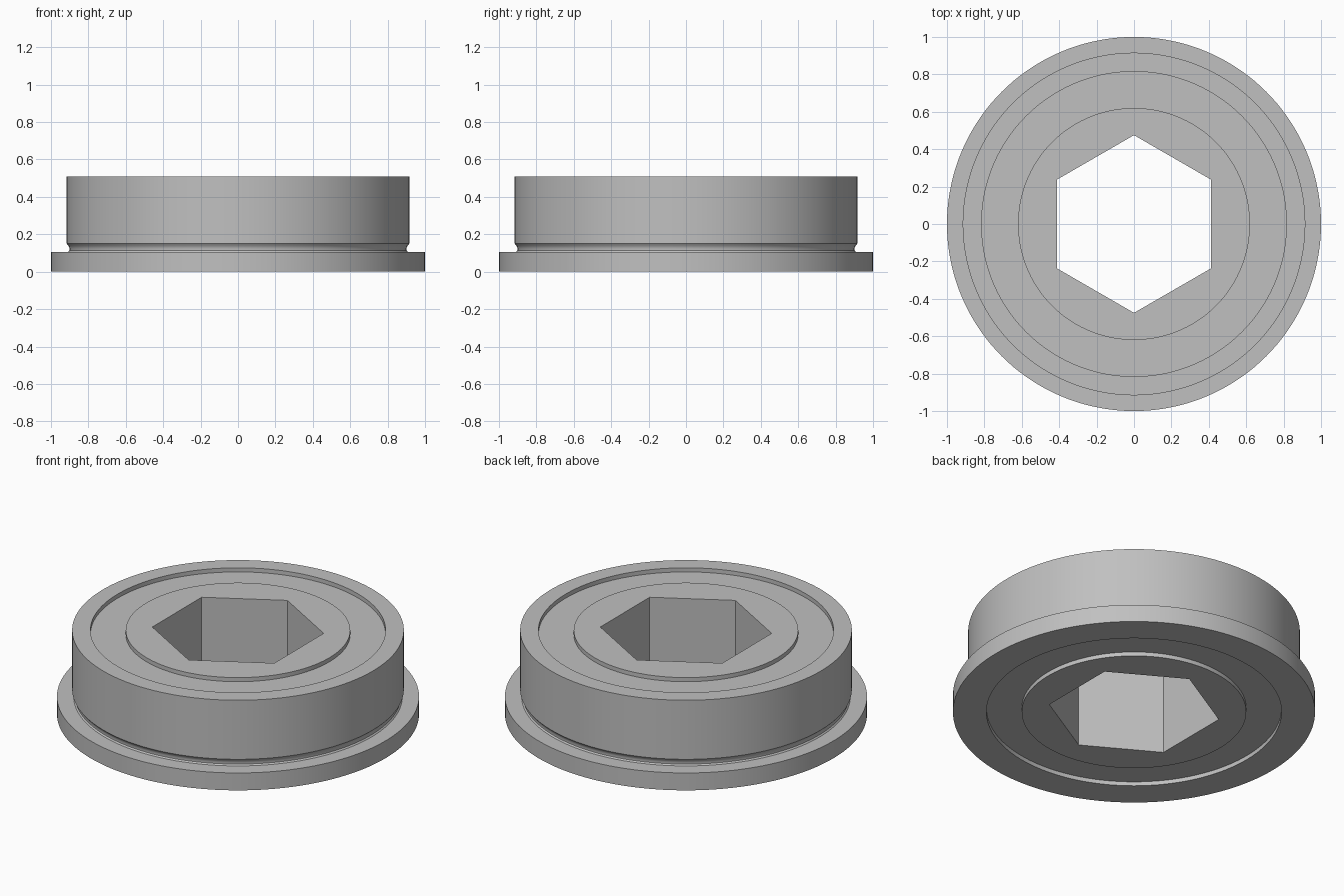
import bpy, bmesh, math

if "Cube" in bpy.data.objects:
    bpy.data.objects.remove(bpy.data.objects["Cube"])

SEG = 144          # divisible by 12, so the hex corners land on vertices
TOP = 0.51
RECESS = 0.025

steel = bpy.data.materials.new("steel grey")
steel.diffuse_color = (0.527, 0.527, 0.527, 1)
steel.use_nodes = True
steel.node_tree.nodes["Principled BSDF"].inputs["Base Color"].default_value = steel.diffuse_color


def hex_radius(angle, corner=0.475):
    """Radius of a hexagon with corners on +y and -y."""
    a = angle % (math.pi / 3)
    return corner * math.cos(math.pi / 6) / math.cos(min(a, math.pi / 3 - a))


def revolve(name, profile):
    """Spin a closed (radius, z) profile; radius may be a function of angle."""
    bm = bmesh.new()
    rings = []
    for i in range(SEG):
        a = 2 * math.pi * i / SEG
        ring = []
        for r, z in profile:
            rad = r(a) if callable(r) else r
            ring.append(bm.verts.new((rad * math.cos(a), rad * math.sin(a), z)))
        rings.append(ring)
    n = len(profile)
    for i in range(SEG):
        p, q = rings[i], rings[(i + 1) % SEG]
        for j in range(n):
            k = (j + 1) % n
            bm.faces.new((p[j], q[j], q[k], p[k]))
    bmesh.ops.recalc_face_normals(bm, faces=bm.faces)
    me = bpy.data.meshes.new(name)
    bm.to_mesh(me)
    bm.free()
    me.materials.append(steel)
    ob = bpy.data.objects.new(name, me)
    bpy.context.collection.objects.link(ob)
    bpy.ops.object.select_all(action='DESELECT')
    ob.select_set(True)
    bpy.context.view_layer.objects.active = ob
    bpy.ops.object.shade_smooth_by_angle(angle=math.radians(25))
    return ob


# Outer ring with flange and undercut groove above it
revolve("outer_ring", [
    (0.815, 0), (1.0, 0), (1.0, 0.106), (0.908, 0.106), (0.901, 0.114),
    (0.901, 0.126), (0.906, 0.138), (0.916, 0.15), (0.916, TOP), (0.815, TOP)])

# Recessed shield between the rings
revolve("shield", [
    (0.617, RECESS), (0.818, RECESS),
    (0.818, TOP - RECESS), (0.617, TOP - RECESS)])

# Inner ring with a hexagonal bore
revolve("inner_ring", [
    (hex_radius, 0), (0.62, 0), (0.62, TOP), (hex_radius, TOP)])
